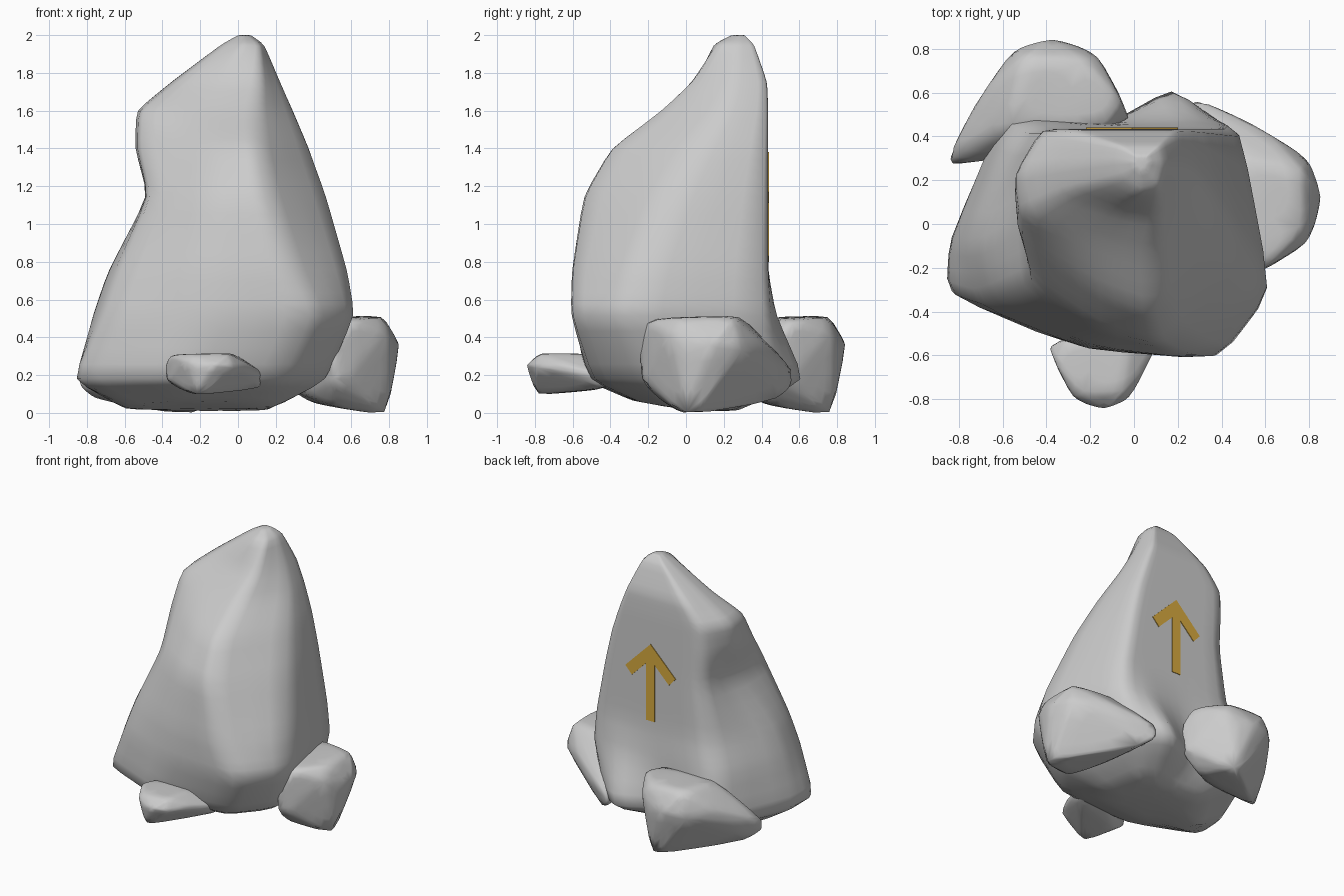
import bpy, bmesh, math
from mathutils import Matrix, Vector

if "Cube" in bpy.data.objects:
    bpy.data.objects.remove(bpy.data.objects["Cube"])


def finish(bm, name, soften=True):
    """Turn a bmesh into an object; soften its facets with creased subdivision."""
    bmesh.ops.recalc_face_normals(bm, faces=bm.faces)
    if soften:
        crease = bm.edges.layers.float.new("crease_edge")
        for e in bm.edges:
            e[crease] = 0.43
        for f in bm.faces:
            f.smooth = True
    me = bpy.data.meshes.new(name)
    bm.to_mesh(me)
    bm.free()
    ob = bpy.data.objects.new(name, me)
    bpy.context.collection.objects.link(ob)
    if soften:
        mod = ob.modifiers.new("soften", 'SUBSURF')
        mod.levels = mod.render_levels = 2
    return ob


# Boulder sections: z, left, front-left, front-middle, front-right, right (x, y each),
# then back-right x, back-left x, back y
SECTIONS = [
    (2.00, 0, .28, .01, .26, .03, .24, .05, .25, .07, .28, .06, .01, .31),
    (1.95, -.09, .29, -.07, .21, .03, .14, .12, .17, .14, .28, .12, -.07, .36),
    (1.75, -.36, .26, -.33, .14, -.10, .06, .12, .02, .23, .25, .20, -.30, .43),
    (1.60, -.545, .24, -.52, .04, -.20, -.06, .10, -.15, .30, .20, .26, -.42, .435),
    (1.40, -.55, .18, -.53, -.06, -.15, -.32, .10, -.42, .39, .06, .33, -.43, .435),
    (1.15, -.48, .06, -.475, -.27, -.15, -.49, .14, -.56, .485, -.09, .39, -.43, .435),
    (.75, -.70, -.07, -.64, -.34, -.20, -.56, .28, -.62, .60, -.27, .47, -.49, .435),
    (.52, -.78, -.08, -.72, -.37, -.20, -.58, .41, -.62, .635, -.32, .49, -.57, .48),
    (.17, -.86, -.08, -.88, -.31, -.35, -.54, .25, -.50, .48, -.20, .40, -.60, .65),
    (.005, -.60, -.03, -.58, -.18, -.30, -.28, .05, -.24, .18, -.08, .15, -.36, .26),
]


def boulder():
    bm = bmesh.new()
    rings = []
    for z, *v in SECTIONS:
        pts = [(v[i], v[i + 1]) for i in range(0, 10, 2)]
        br, bl, yb = v[10:]
        mid = bl + .78 * (br - bl)
        pts += [(br, min(yb, .44)), (mid, yb),
                (bl + .45 * (br - bl), min(yb, .45)), (bl, min(yb, .54))]
        # The underside tilts up a little towards the front
        tilt = .2 if z < .1 else 0
        rings.append([bm.verts.new((x, y, z + tilt * max(0, -y))) for x, y in pts])
    n = len(rings[0])
    for a, b in zip(rings, rings[1:]):
        for i in range(n):
            j = (i + 1) % n
            bm.faces.new((a[i], a[j], b[j], b[i]))
    bm.faces.new(rings[0])
    bm.faces.new(rings[-1])
    return finish(bm, "boulder")


# One small stone shape, reused turned and scaled
STONE = [
    (.59, -.21, .49), (.50, -.25, .35), (.50, -.25, .18), (.63, -.19, .3),
    (.52, -.15, .08), (.60, -.20, .18), (.79, -.09, .42), (.82, .20, .42),
    (.77, -.02, .51), (.76, .25, .515), (.45, .30, .51), (.45, -.12, .50),
    (.86, .13, .36), (.83, 0, .32), (.80, .30, .34), (.79, 0, -.015),
    (.775, .06, 0), (.50, -.08, .03), (.62, .41, .38), (.50, .48, .25),
    (.27, .58, .22), (.25, .56, .14), (.35, .50, .07), (.40, .30, .05),
    (.35, .10, .10), (.35, .10, .40),
]


def stone(name, turn, scale, shift):
    m = (Matrix.Translation(shift) @ Matrix.Diagonal((*scale, 1))
         @ Matrix.Rotation(math.radians(turn), 4, 'Z'))
    bm = bmesh.new()
    for p in STONE:
        bm.verts.new(m @ Vector(p))
    res = bmesh.ops.convex_hull(bm, input=bm.verts)
    loose = {g for g in res["geom_interior"] + res["geom_unused"]
             if isinstance(g, bmesh.types.BMVert)}
    bmesh.ops.delete(bm, geom=list(loose), context='VERTS')
    return finish(bm, name)


boulder()
stone("right_stone", 0, (1, 1, 1), (0, 0, 0))
stone("back_stone", 87, (1, 1, 1), (-.295, -.015, 0))
stone("front_stone", -90, (.67, .8, .42), (-.22, -.16, .1))

# Painted arrow on the flat back
half = [(0, 1.38), (.21, 1.17), (.155, 1.11), (.035, 1.23), (.035, .80)]
outline = half + [(-x, z) for x, z in reversed(half[1:])]
bm = bmesh.new()
face = bm.faces.new([bm.verts.new((x - .01, .41, z)) for x, z in outline])
ext = bmesh.ops.extrude_face_region(bm, geom=[face])
for v in ext["geom"]:
    if isinstance(v, bmesh.types.BMVert):
        v.co.y = .44
arrow = finish(bm, "arrow", soften=False)
mat = bpy.data.materials.new("ochre")
mat.diffuse_color = (.68, .40, .05, 1)
mat.use_nodes = True
mat.node_tree.nodes["Principled BSDF"].inputs["Base Color"].default_value = mat.diffuse_color
arrow.data.materials.append(mat)
